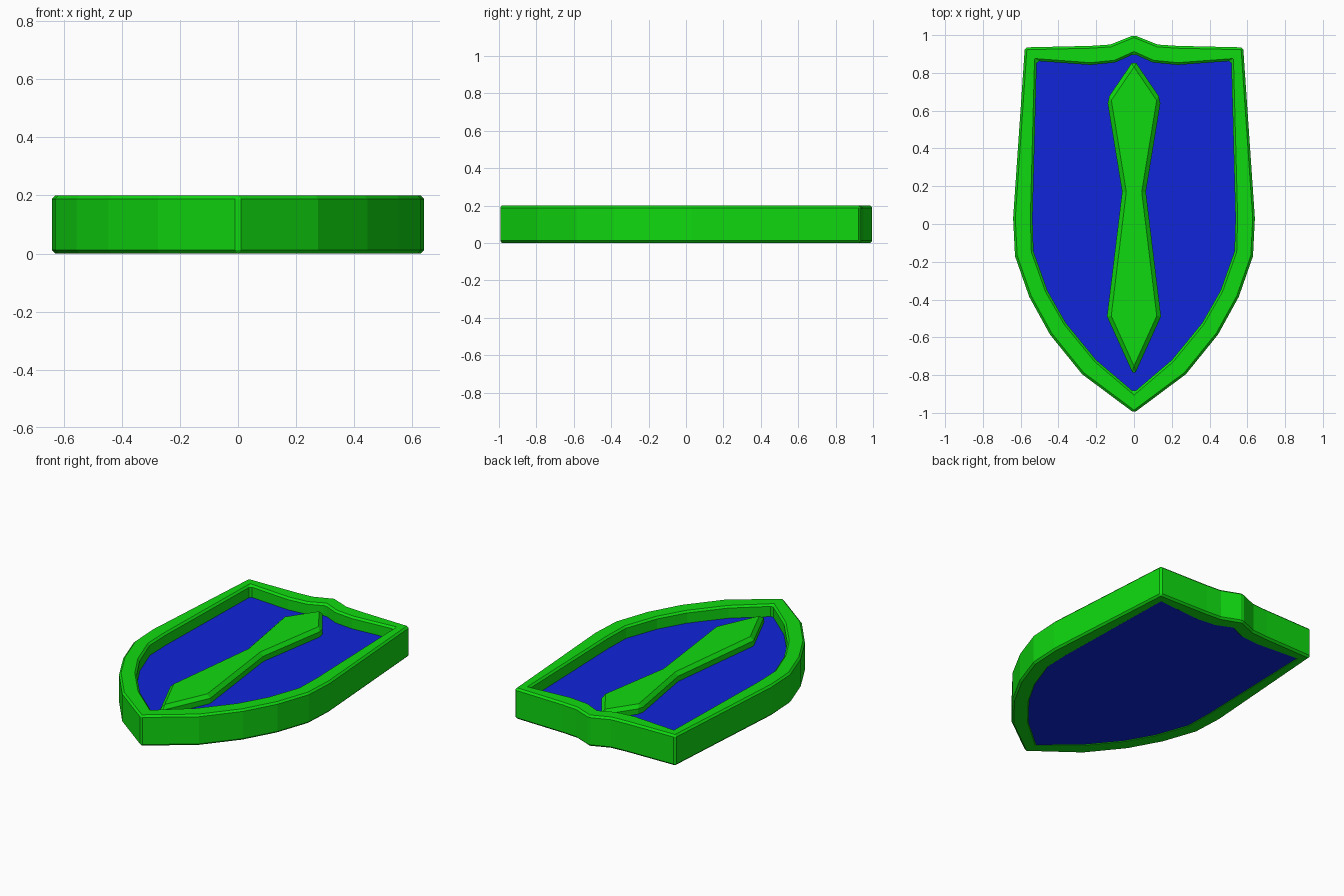
import bpy
import bmesh

cube = bpy.data.objects.get("Cube")
if cube:
    bpy.data.objects.remove(cube, do_unlink=True)


def material(name, colour):
    mat = bpy.data.materials.new(name)
    mat.use_nodes = True
    mat.diffuse_color = colour
    node = next(n for n in mat.node_tree.nodes if n.type == "BSDF_PRINCIPLED")
    node.inputs["Base Color"].default_value = colour
    node.inputs["Roughness"].default_value = 0.6
    return mat


green = material("green", (0.005, 0.7, 0.005, 1))
blue = material("blue", (0.005, 0.018, 0.7, 1))


def mirrored(half):
    """Close a right-hand profile, running from top to bottom, across x = 0."""
    return half + [(-x, y) for x, y in reversed(half[1:-1])]


def finish(bm, name, mat, bevel):
    bmesh.ops.recalc_face_normals(bm, faces=bm.faces)
    mesh = bpy.data.meshes.new(name)
    bm.to_mesh(mesh)
    bm.free()
    mesh.materials.append(mat)
    obj = bpy.data.objects.new(name, mesh)
    bpy.context.collection.objects.link(obj)
    if bevel:
        mod = obj.modifiers.new("edge_chamfer", "BEVEL")
        mod.width = bevel
        mod.segments = 1
        mod.limit_method = "ANGLE"
        mod.angle_limit = 0.6
    return obj


def slab(name, outline, bottom, top, mat, bevel=0):
    bm = bmesh.new()
    face = bm.faces.new([bm.verts.new((x, y, bottom)) for x, y in outline])
    new = bmesh.ops.extrude_face_region(bm, geom=[face])["geom"]
    for v in new:
        if isinstance(v, bmesh.types.BMVert):
            v.co.z = top
    return finish(bm, name, mat, bevel)


def ring(name, outer, inner, bottom, top, mat, bevel):
    bm = bmesh.new()
    # Four loops around the frame section, bridged in order
    section = [(outer, bottom), (outer, top), (inner, top), (inner, bottom)]
    loops = [[bm.verts.new((x, y, z)) for x, y in pts] for pts, z in section]
    count = len(outer)
    for k in range(4):
        a, b = loops[k], loops[(k + 1) % 4]
        for i in range(count):
            j = (i + 1) % count
            bm.faces.new((a[i], a[j], b[j], b[i]))
    return finish(bm, name, mat, bevel)


outer = mirrored([(0, 1), (0.125, 0.95), (0.23, 0.943), (0.578, 0.935),
                  (0.64, 0.03), (0.63, -0.17), (0.555, -0.385),
                  (0.445, -0.585), (0.275, -0.795), (0, -1)])
inner = mirrored([(0, 0.9), (0.1, 0.855), (0.23, 0.842), (0.515, 0.863),
                  (0.537, 0.03), (0.532, -0.145), (0.457, -0.355),
                  (0.36, -0.525), (0.2, -0.72), (0, -0.89)])
blade = mirrored([(0, 0.87), (0.143, 0.66), (0.063, 0.17),
                  (0.143, -0.49), (0, -0.805)])

# Raised border
ring("shield_rim", outer, inner, 0, 0.2, green, 0.012)

# Inset board, tucked slightly into the border
slab("shield_panel", [(x * 1.015, y * 1.01) for x, y in inner],
     0.003, 0.122, blue)

# Chamfered central decoration
slab("center_emblem", blade, 0.1, 0.178, green, 0.022)
